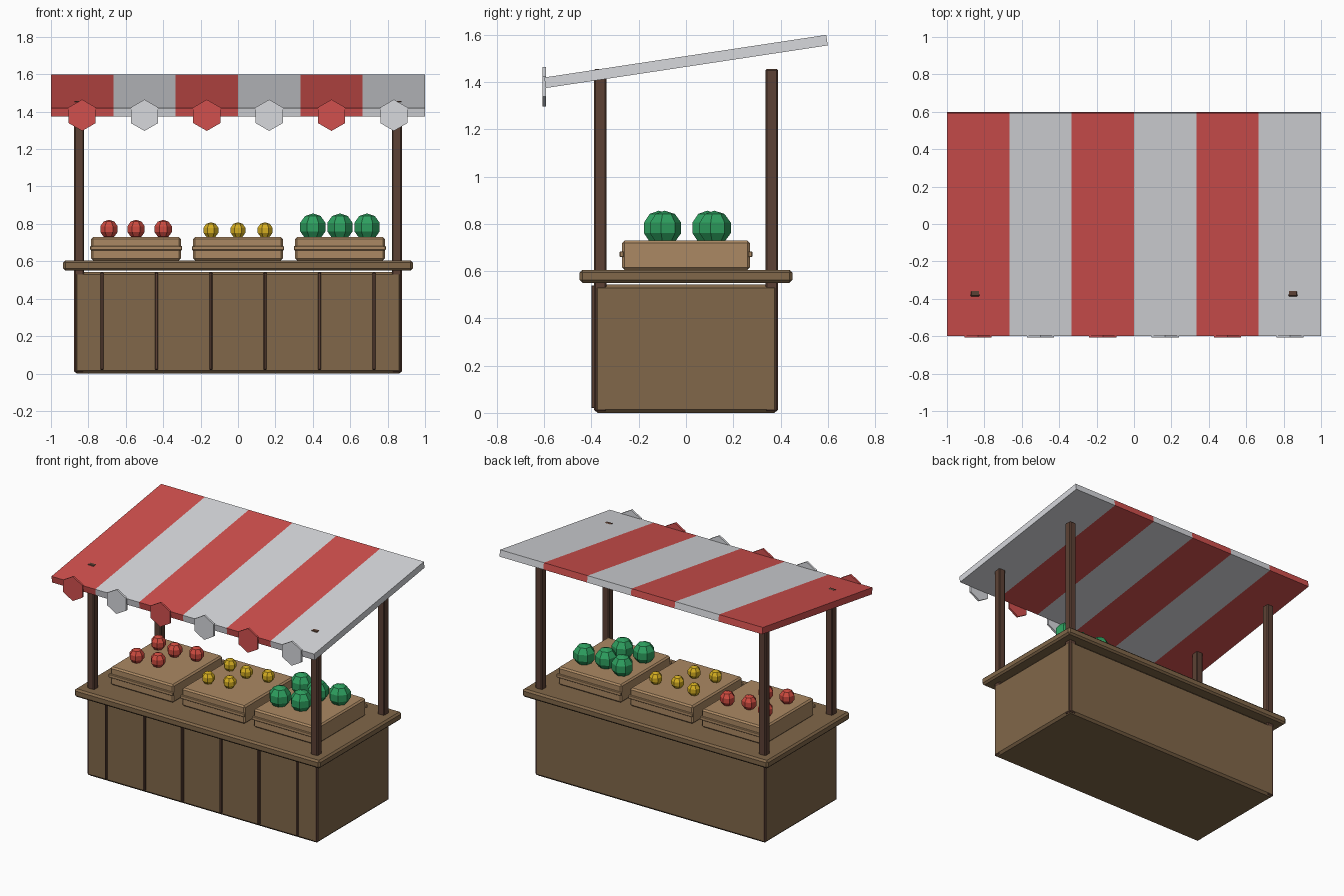
import bpy, math

if "Cube" in bpy.data.objects:
    bpy.data.objects.remove(bpy.data.objects["Cube"])


def material(name, rgb):
    m = bpy.data.materials.new(name)
    m.diffuse_color = (*rgb, 1)
    m.use_nodes = True
    m.node_tree.nodes["Principled BSDF"].inputs["Base Color"].default_value = m.diffuse_color
    return m


WOOD = material("wood", (0.22, 0.136, 0.067))
DARK = material("dark_wood", (0.107, 0.053, 0.035))
CRATE = material("crate_wood", (0.41, 0.25, 0.125))
RED = material("red_cloth", (0.64, 0.08, 0.076))
WHITE = material("white_cloth", (0.68, 0.69, 0.72))
APPLE = material("red_fruit", (0.62, 0.07, 0.05))
LEMON = material("yellow_fruit", (0.66, 0.42, 0.015))
MELON = material("green_fruit", (0.027, 0.35, 0.115))


def finish(name, mat, bevel=0):
    ob = bpy.context.object
    ob.name = name
    ob.data.materials.append(mat)
    if bevel:
        b = ob.modifiers.new("bevel", 'BEVEL')
        b.width = bevel
        b.segments = 1
    return ob


def box(name, centre, size, mat, bevel=0, tilt=0):
    bpy.ops.mesh.primitive_cube_add(size=1, location=centre, rotation=(tilt, 0, 0))
    ob = bpy.context.object
    ob.scale = size
    bpy.ops.object.transform_apply(location=False, rotation=False, scale=True)
    return finish(name, mat, bevel)


# Counter with front battens and top board
box("counter_body", (0, 0, 0.272), (1.754, 0.78, 0.544), WOOD, 0.015)
box("counter_top", (0, 0, 0.578), (1.87, 0.90, 0.055), WOOD, 0.012)
for i in range(6):
    box("front_batten", ((i - 2.5) * 0.291, -0.392, 0.28), (0.016, 0.018, 0.52), DARK, 0.003)

# Corner posts, from the floor into the canopy
for x in (-0.85, 0.85):
    for y in (-0.363, 0.363):
        box("corner_post", (x, y, 0.731), (0.052, 0.052, 1.45), DARK, 0.006)

# Striped sloping canopy with a hexagonal flap at the front of each stripe
for i in range(6):
    x = (i - 2.5) / 3
    cloth = WHITE if i % 2 else RED
    box("canopy_stripe", (x, 0, 1.4875), (1 / 3, 1.207, 0.045), cloth, tilt=0.15)
    bpy.ops.mesh.primitive_cylinder_add(vertices=6, radius=0.084, depth=0.014,
                                        location=(x, -0.6, 1.381),
                                        rotation=(math.pi / 2, 0, 0))
    finish("canopy_flap", cloth)

# Crates with a slat front and back, each holding five faceted fruits
spots = [(-0.145, -0.115), (-0.145, 0.12), (0, -0.09), (0, 0.09), (0.145, 0.12)]
for cx, fruit, radius, z in ((-0.545, APPLE, 0.05, 0.772),
                             (0, LEMON, 0.043, 0.766),
                             (0.545, MELON, 0.073, 0.783)):
    box("crate", (cx, 0, 0.667), (0.48, 0.54, 0.124), CRATE, 0.01)
    for side in (-1, 1):
        box("crate_slat", (cx, side * 0.272, 0.671), (0.49, 0.018, 0.024), CRATE, 0.003)
    for dx, dy in spots:
        bpy.ops.mesh.primitive_uv_sphere_add(segments=7, ring_count=5, radius=radius,
                                             location=(cx + dx, dy, z))
        finish("fruit", fruit)
